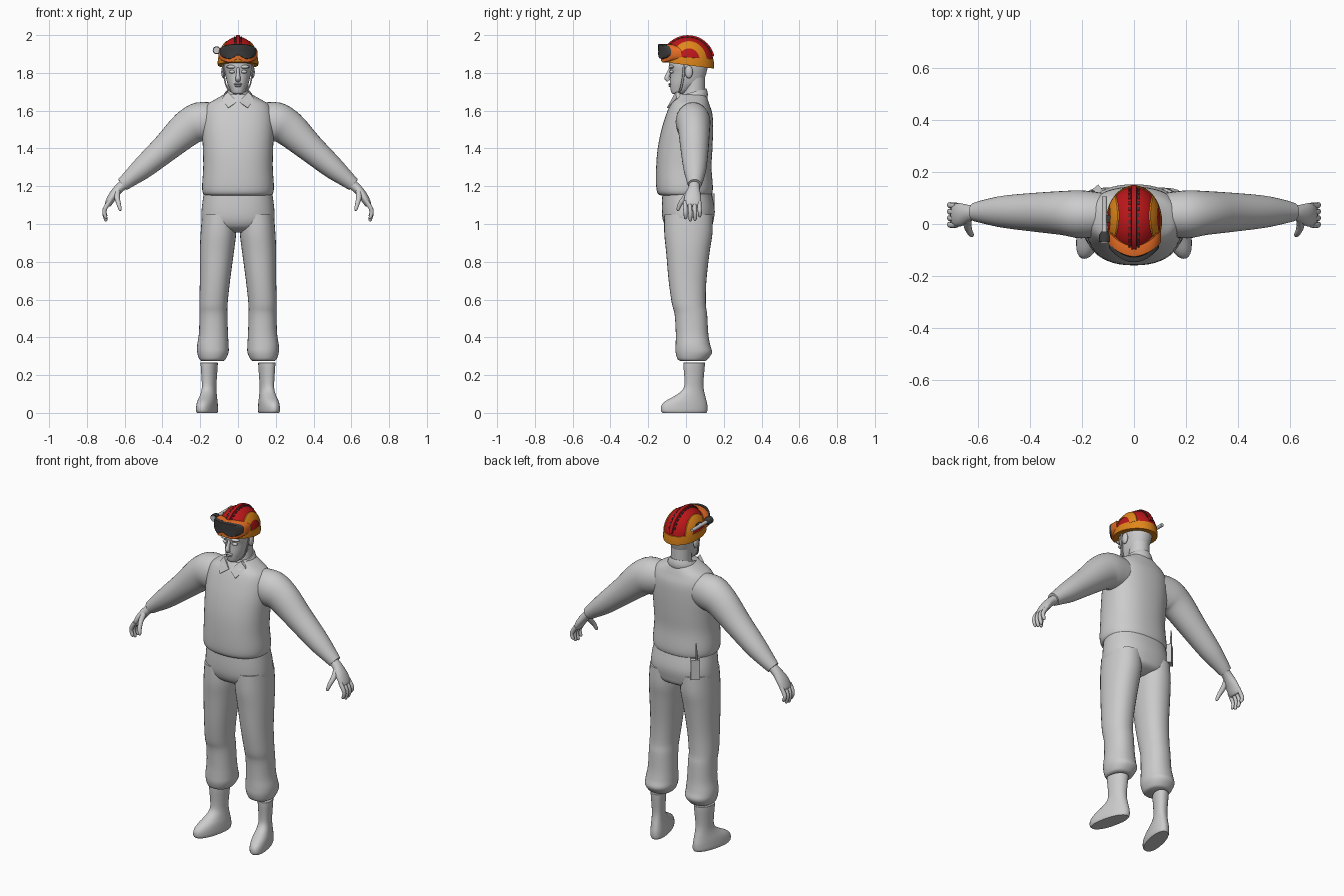
import bpy, bmesh, math
from mathutils import Vector as V

if "Cube" in bpy.data.objects:
    bpy.data.objects.remove(bpy.data.objects["Cube"])


def material(name, rgb):
    m = bpy.data.materials.new(name)
    m.diffuse_color = (*rgb, 1)
    m.use_nodes = True
    m.node_tree.nodes["Principled BSDF"].inputs["Base Color"].default_value = m.diffuse_color
    return m


GREY = material("light_grey", (0.60, 0.60, 0.60))
RED = material("red", (0.50, 0.008, 0.01))
AMBER = material("amber", (0.75, 0.24, 0.01))
ORANGE = material("orange", (0.90, 0.17, 0.02))
DARK = material("dark_grey", (0.045, 0.045, 0.045))


def skin(name, rings, mat, sub=4):
    """Closed surface through matching rings of points, eased between rings."""
    full = []
    last = len(rings) - 1
    for i in range(last):
        p0, p1, p2, p3 = (rings[min(max(j, 0), last)] for j in (i - 1, i, i + 1, i + 2))
        for s in range(sub):
            t = s / sub
            full.append([b + (c - a) * (t / 2) + (a * 2 - b * 5 + c * 4 - d) * (t * t / 2)
                         + (b * 3 - a - c * 3 + d) * (t ** 3 / 2)
                         for a, b, c, d in zip(p0, p1, p2, p3)])
    full.append(rings[-1])
    bm = bmesh.new()
    vs = [[bm.verts.new(p) for p in r] for r in full]
    n = len(vs[0])
    for a, b in zip(vs, vs[1:]):
        for j in range(n):
            bm.faces.new((a[j], a[(j + 1) % n], b[(j + 1) % n], b[j]))
    bm.faces.new(vs[0])
    bm.faces.new(vs[-1])
    bmesh.ops.recalc_face_normals(bm, faces=bm.faces)
    me = bpy.data.meshes.new(name)
    bm.to_mesh(me)
    bm.free()
    me.materials.append(mat)
    ob = bpy.data.objects.new(name, me)
    bpy.context.collection.objects.link(ob)
    return ob


def oval(z, cx, hw, yf, yb, e=2.0, n=32, tilt=0.0, shear=0.0):
    """Level ring from front yf to back yb; tilt lifts z with y, shear shifts x with y."""
    out = []
    for k in range(n):
        a = 2 * math.pi * k / n
        c, s = math.cos(a), math.sin(a)
        x = cx + hw * math.copysign(abs(c) ** (2 / e), c)
        y = (yf + yb) / 2 + (yb - yf) / 2 * math.copysign(abs(s) ** (2 / e), s)
        out.append(V((x + shear * (y - 0.04), y, z + tilt * y)))
    return out


def stack(name, rows, mat, side=1, sub=4, **kw):
    return skin(name, [oval(z, side * cx, hw, yf, yb, **kw) for z, cx, hw, yf, yb in rows], mat, sub)


def tube(name, path, mat, side=1, n=20, sub=4, ref=(0, 1, 0)):
    """Tube along x, y, z points, each with a radius along ref and one across it."""
    pts = [V((side * p[0], p[1], p[2])) for p in path]
    rings = []
    for i, p in enumerate(path):
        t = (pts[min(i + 1, len(pts) - 1)] - pts[max(i - 1, 0)]).normalized()
        u = V(ref)
        u = (u - t * u.dot(t)).normalized()
        w = t.cross(u)
        rings.append([pts[i] + u * (p[3] * math.cos(a)) + w * (p[4] * math.sin(a))
                      for a in (2 * math.pi * k / n * side for k in range(n))])
    return skin(name, rings, mat, sub)


def ball(name, loc, r, mat):
    rows = [(loc[2] + r[2] * math.sin(f), loc[0], r[0] * math.cos(f), loc[1] - r[1] * math.cos(f),
             loc[1] + r[1] * math.cos(f)) for f in (math.radians(-88 + 22 * k) for k in range(9))]
    return stack(name, rows, mat, sub=1, n=16)


def box(name, loc, size, rot, mat):
    bpy.ops.mesh.primitive_cube_add(size=1, location=loc, rotation=rot)
    ob = bpy.context.object
    ob.name = name
    ob.scale = size
    ob.data.materials.append(mat)
    return ob


# Shirt body and hips
stack("shirt", [(1.15, 0, .165, -.125, .125), (1.16, 0, .184, -.148, .138), (1.20, 0, .19, -.158, .142),
                (1.30, 0, .184, -.158, .135), (1.40, 0, .186, -.15, .14), (1.50, 0, .19, -.13, .143),
                (1.58, 0, .185, -.105, .14), (1.63, 0, .165, -.085, .125), (1.66, 0, .12, -.07, .115),
                (1.685, 0, .075, -.055, .105)], GREY, e=2.3, n=48)
stack("trouser_hips", [(.955, 0, .06, -.05, .07), (.98, 0, .15, -.10, .13), (1.02, 0, .19, -.122, .146),
                       (1.08, 0, .192, -.128, .152), (1.16, 0, .182, -.125, .136)], GREY, e=2.3, n=48)

# Collar band
skin("collar", [oval(z, 0, hw, yf, yb, tilt=.28) for z, hw, yf, yb in
                ((1.635, .08, -.07, .112), (1.655, .086, -.074, .116), (1.688, .068, -.06, .107),
                 (1.682, .06, -.052, .098))], GREY, 2)

for s, label in ((1, "left"), (-1, "right")):
    # Collar point
    flap = [V((s * x, y, z)) for x, y, z in
            ((.004, -.083, 1.648), (.055, -.055, 1.70), (.085, -.05, 1.665), (.052, -.102, 1.615))]
    skin("collar_point_" + label, [flap, [p + V((0, .022, -.004)) for p in flap]], GREY, 1)
    # Sleeve
    tube("sleeve_" + label, [(.09, .035, 1.55, .08, .09), (.20, .037, 1.54, .092, .105),
                             (.27, .042, 1.505, .085, .095), (.38, .045, 1.405, .075, .076),
                             (.50, .047, 1.30, .062, .06), (.575, .047, 1.238, .046, .044),
                             (.612, .046, 1.208, .036, .036)], GREY, s, 32)
    # Hand
    tube("palm_" + label, [(.59, .046, 1.22, .028, .027), (.63, .042, 1.188, .031, .025),
                           (.665, .036, 1.145, .044, .023), (.688, .034, 1.105, .044, .018),
                           (.692, .034, 1.095, .036, .010)], GREY, s)
    for k in range(4):
        y = .071 - .025 * k
        lift = (.022, .004, 0, .012)[k]
        tube(f"finger_{k + 1}_{label}", [(.682, y, 1.118, .011, .012), (.702, y, 1.085, .0115, .012),
                                         (.708, y + .002, 1.055 + lift / 2, .011, .011),
                                         (.700, y + .002, 1.022 + lift, .009, .009),
                                         (.697, y + .002, 1.014 + lift, .003, .003)], GREY, s, 10, 3)
    tube("thumb_" + label, [(.638, .022, 1.178, .015, .016), (.64, -.006, 1.14, .014, .015),
                            (.632, -.03, 1.108, .012, .012), (.624, -.042, 1.078, .009, .009),
                            (.622, -.044, 1.07, .003, .003)], GREY, s, 10, 3)
    # Trouser leg with gathered cuff
    stack("trouser_leg_" + label,
          [(.275, .135, .058, -.03, .10), (.285, .135, .07, -.045, .115), (.32, .133, .083, -.055, .138),
           (.36, .133, .083, -.055, .128), (.42, .13, .077, -.054, .118), (.52, .13, .074, -.06, .112),
           (.58, .13, .075, -.075, .105), (.70, .122, .08, -.092, .108), (.85, .112, .09, -.105, .125),
           (.95, .104, .094, -.115, .14), (1.05, .10, .09, -.115, .14)], GREY, s, e=2.2)
    # Boot, toes turned out
    stack("boot_" + label,
          [(0, .153, .046, -.125, .108), (.012, .153, .05, -.133, .113), (.04, .153, .049, -.13, .113),
           (.065, .153, .046, -.105, .108), (.09, .153, .041, -.06, .102), (.12, .153, .037, -.02, .095),
           (.16, .153, .037, -.008, .092), (.255, .153, .043, -.014, .1), (.266, .153, .041, -.012, .098)],
          GREY, s, e=2.2, sub=3, shear=-.22 * s)
    # Ear, eye, eyebrow and chin strap
    ball("ear_" + label, (s * .077, .015, 1.805), (.012, .021, .034), GREY)
    ball("eye_" + label, (s * .031, -.075, 1.806), (.017, .012, .009), GREY)
    ball("brow_" + label, (s * .033, -.076, 1.832), (.028, .016, .010), GREY)
    tube("chin_strap_" + label, [(.082, -.01, 1.85, .006, .004), (.073, -.015, 1.78, .006, .004),
                                 (.054, -.028, 1.715, .006, .004), (0, -.045, 1.684, .006, .004)],
         GREY, s, 8)

# Neck and head
stack("neck", [(1.62, 0, .062, -.04, .10), (1.70, 0, .056, -.015, .10), (1.78, 0, .056, -.01, .10)], GREY)
stack("head", [(1.688, 0, .022, -.068, -.02), (1.695, 0, .033, -.077, 0), (1.72, 0, .046, -.083, .05),
               (1.75, 0, .058, -.085, .088), (1.80, 0, .069, -.083, .108), (1.84, 0, .076, -.09, .115),
               (1.90, 0, .074, -.085, .11)], GREY, e=2.2)
tube("nose", [(0, -.079, 1.83, .008, .008), (0, -.091, 1.80, .011, .009), (0, -.101, 1.772, .014, .013),
              (0, -.092, 1.758, .010, .012)], GREY, n=12)
ball("upper_lip", (0, -.084, 1.741), (.022, .010, .006), GREY)
ball("lower_lip", (0, -.083, 1.731), (.018, .010, .006), GREY)

# Helmet shell
A, B, C, YC, ZC = .104, .134, .131, .01, 1.86


def dome(y, z, k):
    """Half width of the shell at y, z when enlarged by k."""
    return A * k * math.sqrt(max(0, 1 - ((y - YC) / B / k) ** 2 - ((z - ZC) / C / k) ** 2))


stack("helmet_shell", [(ZC + C * math.sin(f), 0, A * math.cos(f), YC - B * math.cos(f), YC + B * math.cos(f))
                       for f in (math.radians(5.5 * k) for k in range(17))], RED, sub=1, n=48)
# Rim band, deeper towards the back
skin("helmet_rim", [oval(z, 0, A * k, YC - B * k, YC + B * k, n=48, tilt=t) for z, k, t in
                    ((1.842, .96, -.13), (1.842, 1.03, -.13), (1.86, 1.035, -.1), (1.882, 1.012, -.06),
                     (1.884, .95, -.05))], AMBER, 1)
# Arched side stripes
for s, label in ((1, "left"), (-1, "right")):
    rings = []
    for i in range(33):
        a = math.radians(8 + 164 * i / 32)
        yz = [(YC + 0.006 + (.058 + .036 * t) * math.cos(a), ZC + (.070 + .038 * t) * math.sin(a))
              for t in (0, .25, .5, .75, 1)]
        rings.append([V((s * dome(y, z, 1.03), y, z)) for y, z in yz]
                     + [V((s * dome(y, z, .98), y, z)) for y, z in reversed(yz)])
    skin("side_stripe_" + label, rings, AMBER, 1)
# Crest with vent slots on either side
crest = []
for i in range(25):
    a = math.radians(20 + 148 * i / 24)
    crest.append([V((x, YC - B * k * math.cos(a), ZC + C * k * math.sin(a)))
                  for x, k in ((-.012, .96), (-.009, 1.065), (.009, 1.065), (.012, .96))])
skin("crest", crest, RED, 1)
for i in range(11):
    a = math.radians(45 + 11 * i)
    for s in (1, -1):
        box(f"vent_slot_{i + 1}", (s * .017, YC - B * math.cos(a), ZC + .988 * C * math.sin(a)),
            (.007, .014, .008), (math.atan2(C * math.cos(a), B * math.sin(a)), 0, 0), DARK)


# Goggles: a wrapped outline with a nose notch
def goggles(name, w, h, zc, front, back, mat):
    def ring(k, y0):
        out = []
        for j in range(48):
            a = 2 * math.pi * j / 48
            c, d = math.cos(a), math.sin(a)
            x = w * math.copysign(abs(c) ** .75, c)
            z = h * math.copysign(abs(d) ** .75, d)
            if d < 0:
                z += .024 * math.exp(-(x / .025) ** 2)
            out.append(V((x * k, y0 + .058 * (x * k / .1) ** 2, zc + z * k)))
        return out
    return skin(name, [ring(1, back), ring(1, front + .004)]
                + [ring(k, front) for k in (.96, .7, .4, .1)], mat, 1)


goggles("goggle_frame", .104, .050, 1.902, -.134, -.085, ORANGE)
goggles("goggle_lens", .097, .041, 1.912, -.147, -.128, DARK)

# Torch clipped to the helmet
X, Z = -.113, 1.92
tube("torch_body", [(X, -.04, Z, .010, .010), (X, .105, Z, .010, .010)], GREY, n=16, sub=1, ref=(0, 0, 1))
tube("torch_head", [(X, -.07, Z, .021, .021), (X, -.042, Z, .021, .021), (X, -.028, Z, .012, .012)],
     DARK, n=20, sub=1, ref=(0, 0, 1))
tube("torch_lens", [(X, -.074, Z, .016, .016), (X, -.069, Z, .016, .016)], GREY, n=20, sub=1, ref=(0, 0, 1))
box("torch_clip", (-.1, .02, Z), (.02, .03, .012), (0, 0, 0), DARK)

# Radio on the rear hip
box("radio", (-.148, .125, 1.105), (.05, .028, .115), (0, 0, math.radians(40)), GREY)
tube("radio_aerial", [(-.158, .122, 1.155, .008, .008), (-.158, .126, 1.20, .006, .006),
                      (-.156, .128, 1.262, .003, .003)], GREY, n=8, sub=1)

# Smooth shading with sharp edges kept
bpy.ops.object.select_all(action='SELECT')
bpy.context.view_layer.objects.active = bpy.data.objects["shirt"]
bpy.ops.object.shade_smooth_by_angle(angle=math.radians(40))
